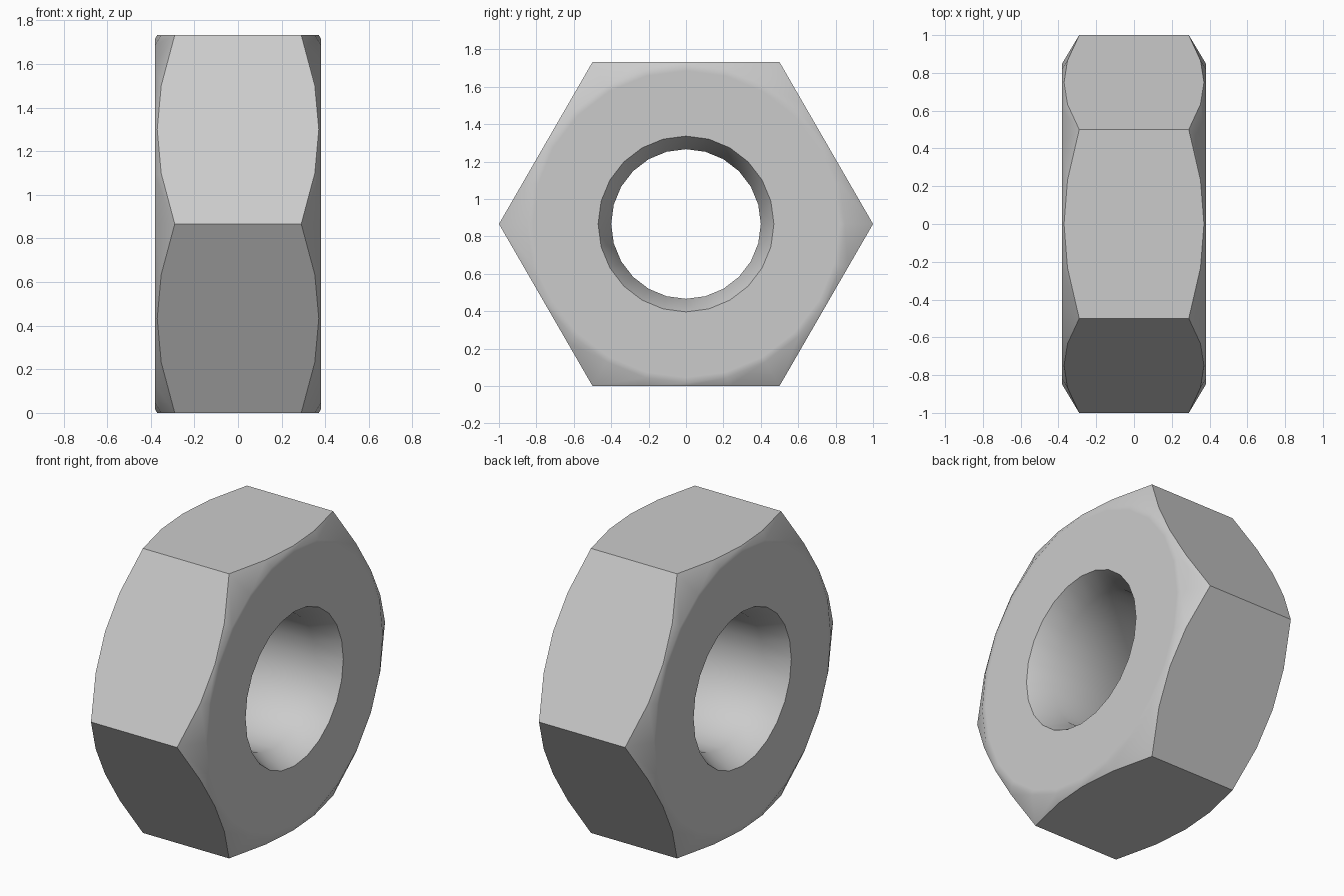
import bpy
import bmesh
from math import cos, sin, radians, sqrt

cube = bpy.data.objects.get("Cube")
if cube:
    bpy.data.objects.remove(cube, do_unlink=True)

SEGMENTS = 24
HALF_WIDTH = 0.38
APOTHEM = sqrt(3) / 2
CHAMFER_RADIUS = 0.85
CHAMFER_SLOPE = 0.6
BORE_RADIUS, MOUTH_RADIUS, MOUTH_DEPTH = 0.4, 0.47, 0.14

# Plain grey metal
steel = bpy.data.materials.new("grey steel")
steel.use_nodes = True
grey = (0.6, 0.6, 0.6, 1)
steel.diffuse_color = grey
steel.node_tree.nodes["Principled BSDF"].inputs["Base Color"].default_value = grey


def section(degrees):
    """Closed outline (x, radius) of the nut wall at one angle about the bore."""
    rim = APOTHEM / cos(radians(degrees % 60 - 30))
    shoulder = HALF_WIDTH - CHAMFER_SLOPE * (rim - CHAMFER_RADIUS)
    half = [
        (shoulder, rim),
        (HALF_WIDTH, CHAMFER_RADIUS),
        (HALF_WIDTH, CHAMFER_RADIUS - 0.03),
        (HALF_WIDTH, MOUTH_RADIUS),
        (HALF_WIDTH - MOUTH_DEPTH, BORE_RADIUS),
    ]
    return half + [(-x, r) for x, r in reversed(half)]


# Hexagonal nut: the wall outline swept around the bore axis
bm = bmesh.new()
loops = []
for i in range(SEGMENTS):
    degrees = i * 360 / SEGMENTS
    a = radians(degrees)
    loops.append([bm.verts.new((x, r * cos(a), APOTHEM + r * sin(a)))
                  for x, r in section(degrees)])

for i, here in enumerate(loops):
    there = loops[(i + 1) % SEGMENTS]
    for j in range(len(here)):
        k = (j + 1) % len(here)
        bm.faces.new((here[j], here[k], there[k], there[j]))
bmesh.ops.recalc_face_normals(bm, faces=bm.faces)

mesh = bpy.data.meshes.new("hex_nut")
bm.to_mesh(mesh)
bm.free()
mesh.materials.append(steel)
nut = bpy.data.objects.new("hex_nut", mesh)
bpy.context.collection.objects.link(nut)

# Smooth the bore and chamfers, keep the flats crisp
bpy.ops.object.select_all(action="DESELECT")
nut.select_set(True)
bpy.context.view_layer.objects.active = nut
bpy.ops.object.shade_smooth_by_angle(angle=radians(35))
